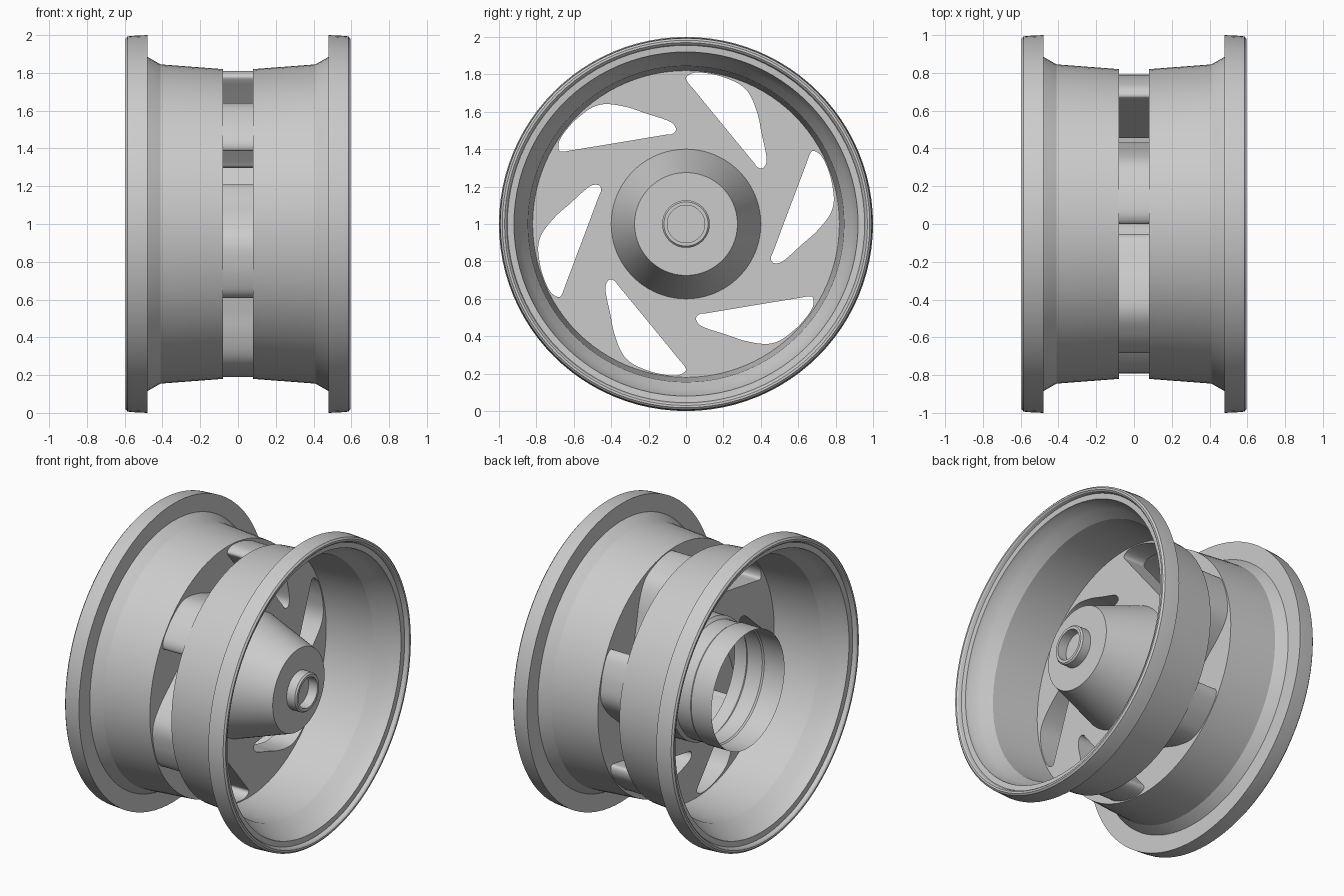
import bpy, bmesh
from math import sin, cos, pi, radians
from mathutils import Vector, Matrix

if "Cube" in bpy.data.objects:
    bpy.data.objects.remove(bpy.data.objects["Cube"])

SEG = 96
AXLE = Vector((0, 0, 1))


def finish(bm, name, angle=25):
    bmesh.ops.recalc_face_normals(bm, faces=bm.faces)
    me = bpy.data.meshes.new(name)
    bm.to_mesh(me)
    bm.free()
    ob = bpy.data.objects.new(name, me)
    ob.location = AXLE
    bpy.context.collection.objects.link(ob)
    bpy.context.view_layer.objects.active = ob
    ob.select_set(True)
    bpy.ops.object.shade_smooth_by_angle(angle=radians(angle))
    ob.select_set(False)
    return ob


def revolve(name, profile, side=1):
    """Spin an (x, radius) profile around the x axis."""
    bm = bmesh.new()
    rings = []
    for x, r in profile:
        if r == 0:
            rings.append([bm.verts.new((side * x, 0, 0))] * SEG)
        else:
            rings.append([bm.verts.new((side * x, r * cos(2 * pi * i / SEG), r * sin(2 * pi * i / SEG)))
                          for i in range(SEG)])
    for a, b in zip(rings, rings[1:]):
        for i in range(SEG):
            j = (i + 1) % SEG
            quad = list(dict.fromkeys((a[i], a[j], b[j], b[i])))
            bm.faces.new(quad)
    return finish(bm, name)


def smooth_loop(pts, steps=4):
    """Closed Catmull-Rom curve through the points."""
    p = [Vector(q) for q in pts]
    n, out = len(p), []
    for i in range(n):
        a, b, c, d = p[i - 1], p[i], p[(i + 1) % n], p[(i + 2) % n]
        for k in range(steps):
            t = k / steps
            out.append(0.5 * (2 * b + (c - a) * t + (2 * a - 5 * b + 4 * c - d) * t * t
                              + (3 * b - 3 * c + d - a) * t ** 3))
    return out


# Rim barrels with flanged lips, mirrored left and right
barrel = [(.08, .82), (.41, .845), (.48, .885), (.54, .915), (.565, .92), (.568, .955),
          (.588, .962), (.595, .97), (.595, .982), (.585, .993), (.56, .996), (.48, 1.0), (.48, .885)]
for side, label in ((1, "right"), (-1, "left")):
    revolve("rim_barrel_" + label, barrel, side)

# Spoke plates: two faces with six swept windows joined by the window walls
window = smooth_loop([(0, .78), (.02, .80), (.06, .81), (.13, .803), (.2, .785), (.29, .745), (.345, .685),
                      (.385, .58), (.405, .48), (.427, .38), (.43, .33), (.41, .298), (.38, .305),
                      (.358, .334), (.25, .465), (.14, .599), (.046, .714), (.012, .755)])
circle = lambda r: [Vector((r * cos(2 * pi * i / SEG), r * sin(2 * pi * i / SEG))) for i in range(SEG)]
windows = [[Matrix.Rotation(k * pi / 3, 2) @ p for p in window] for k in range(6)]
bm = bmesh.new()
walls = []
for x in (-.08, .08):
    edges, loops = [], []
    for loop in [circle(.82), circle(.4)] + windows:
        vs = [bm.verts.new((x, p.x, p.y)) for p in loop]
        edges += [bm.edges.new((vs[i - 1], vs[i])) for i in range(len(vs))]
        loops.append(vs)
    bmesh.ops.triangle_fill(bm, edges=edges, use_beauty=True, normal=(1, 0, 0))
    walls.append(loops[2:])
for a, b in zip(*walls):
    for i in range(len(a)):
        bm.faces.new((a[i - 1], a[i], b[i], b[i - 1]))
finish(bm, "spoke_disc", 30)

# Hub cone on the right with its raised axle collar
revolve("hub_cone", [(.08, .40), (.45, .275), (.45, 0)])
revolve("axle_collar", [(.45, .127), (.51, .127), (.52, .118), (.52, .10), (.455, .10), (.455, 0)])

# Open stepped tube behind the hub on the left
revolve("hub_tube", [(.08, .40), (.17, .40), (.19, .38), (.30, .38), (.31, .387), (.46, .387)], -1)
